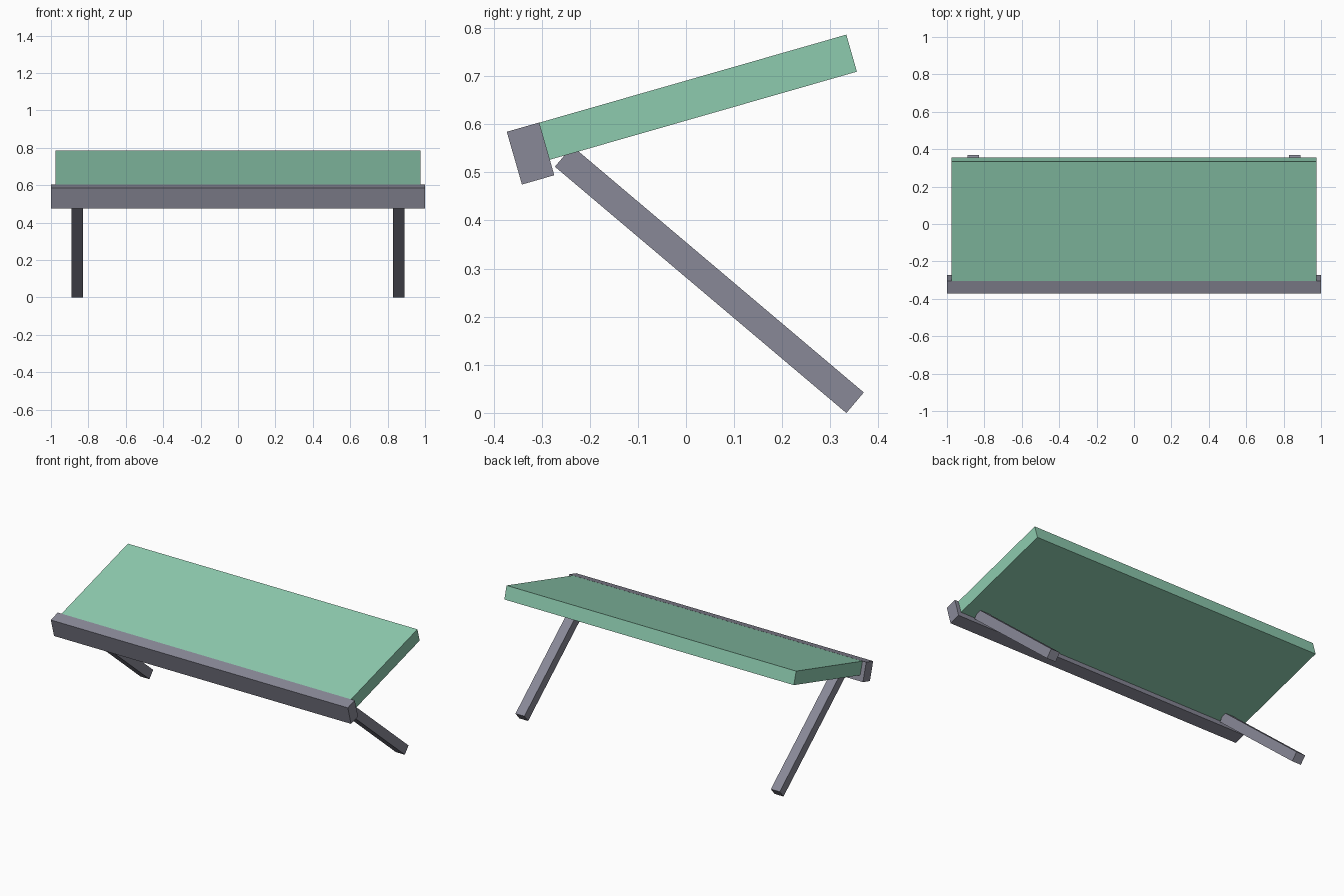
import bpy
from math import radians

# Remove only the default cube
cube = bpy.data.objects.get("Cube")
if cube:
    bpy.data.objects.remove(cube, do_unlink=True)


def make_material(name, rgb):
    mat = bpy.data.materials.new(name)
    mat.use_nodes = True
    colour = (*rgb, 1.0)
    mat.diffuse_color = colour
    mat.node_tree.nodes["Principled BSDF"].inputs["Base Color"].default_value = colour
    return mat


def add_box(name, centre, size, tilt, mat):
    """Box of the given size, tilted about the x axis by tilt degrees."""
    bpy.ops.mesh.primitive_cube_add(size=1, location=centre, rotation=(radians(tilt), 0, 0))
    box = bpy.context.object
    box.name = name
    box.scale = size
    bpy.ops.object.transform_apply(location=False, rotation=True, scale=True)
    box.data.materials.append(mat)
    return box


green = make_material("soft green", (0.27, 0.60, 0.43))
grey = make_material("slate grey", (0.25, 0.25, 0.31))

PANEL_TILT = 16
LEG_TILT = -40.2

# Sloping panel and the bar along its low front edge
add_box("panel", (0, 0.025, 0.656), (1.95, 0.664, 0.08), PANEL_TILT, green)
add_box("front_bar", (0, -0.323, 0.539), (2.0, 0.07, 0.114), PANEL_TILT, grey)

# Pair of slanted legs running back and down from the front edge
for side, x in (("left", 0.86), ("right", -0.86)):
    add_box(side + "_leg", (x, 0.0485, 0.277), (0.06, 0.793, 0.056), LEG_TILT, grey)
